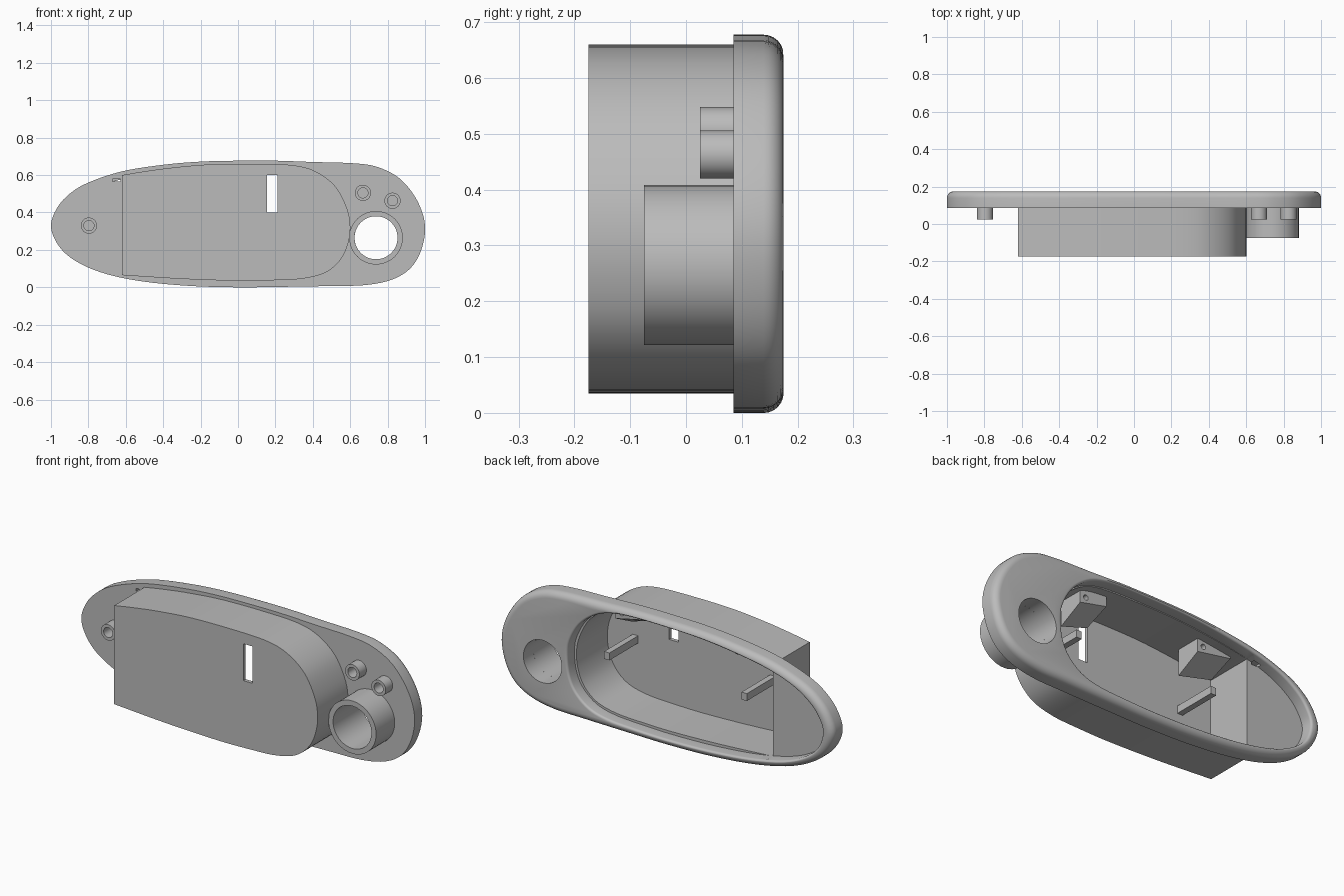
import bpy, bmesh, math
from mathutils import Vector

cube = bpy.data.objects.get("Cube")
if cube:
    bpy.data.objects.remove(cube, do_unlink=True)

grey = bpy.data.materials.new("plain grey")
grey.use_nodes = True
COLOUR = (0.5, 0.5, 0.5, 1)
grey.diffuse_color = COLOUR
grey.node_tree.nodes["Principled BSDF"].inputs["Base Color"].default_value = COLOUR


def spline(points, closed=True, steps=5):
    """Smooth clockwise outline through (x, z) points."""
    pts = [Vector(p) for p in points]
    n = len(pts)
    get = (lambda i: pts[i % n]) if closed else (lambda i: pts[max(0, min(n - 1, i))])
    out = []
    for i in range(n if closed else n - 1):
        a, b, c, d = (get(i + k) for k in (-1, 0, 1, 2))
        for s in range(steps):
            t = s / steps
            out.append(0.5 * (2 * b + (c - a) * t + (2 * a - 5 * b + 4 * c - d) * t ** 2
                              + (3 * b - a - 3 * c + d) * t ** 3))
    if not closed:
        out.append(pts[-1])
    return out


def circle(x, z, r, sides=48):
    return [Vector((x - r * math.cos(k * math.tau / sides), z + r * math.sin(k * math.tau / sides)))
            for k in range(sides)]


def rect(x0, x1, z0, z1):
    return [Vector(p) for p in ((x0, z0), (x0, z1), (x1, z1), (x1, z0))]


def inset(outline, d):
    """Move a clockwise outline inwards by d with mitred corners."""
    out, n = [], len(outline)
    for i, p in enumerate(outline):
        a = (p - outline[i - 1]).normalized()
        b = (outline[(i + 1) % n] - p).normalized()
        na, nb = Vector((a.y, -a.x)), Vector((b.y, -b.x))
        out.append(p + (na + nb) * d / (1 + na.dot(nb)))
    return out


def loft(name, sections, ring=False):
    """Skin equal-length sections (y, outline); ring joins last to first."""
    bm = bmesh.new()
    rows = [[bm.verts.new((p.x, y, p.y)) for p in o] for y, o in sections]
    pairs = list(zip(rows, rows[1:]))
    if ring:
        pairs.append((rows[-1], rows[0]))
    else:
        bm.faces.new(rows[0])
        bm.faces.new(rows[-1])
    for r, q in pairs:
        for i in range(len(r)):
            j = (i + 1) % len(r)
            bm.faces.new((r[i], r[j], q[j], q[i]))
    bmesh.ops.recalc_face_normals(bm, faces=bm.faces)
    mesh = bpy.data.meshes.new(name)
    bm.to_mesh(mesh)
    bm.free()
    mesh.materials.append(grey)
    obj = bpy.data.objects.new(name, mesh)
    bpy.context.collection.objects.link(obj)
    return obj


def prism(name, outline, y0, y1):
    return loft(name, [(y0, outline), (y1, outline)])


def activate(obj):
    bpy.ops.object.select_all(action='DESELECT')
    obj.select_set(True)
    bpy.context.view_layer.objects.active = obj


def combine(obj, tool, operation='DIFFERENCE'):
    activate(obj)
    mod = obj.modifiers.new("combine", 'BOOLEAN')
    mod.operation, mod.object, mod.solver = operation, tool, 'EXACT'
    bpy.ops.object.modifier_apply(modifier=mod.name)
    bpy.data.objects.remove(tool, do_unlink=True)


def tube(name, x, z, r_out, r_in, y0, y1):
    o, i = circle(x, z, r_out), circle(x, z, r_in)
    return loft(name, [(y0, o), (y1, o), (y1, i), (y0, i)], ring=True)


# Outlines of the bezel, the opening in its back and the housing
bezel_line = spline([
    (-1, .32), (-.97, .42), (-.9, .5), (-.8, .56), (-.62, .62), (-.4, .655), (-.2, .672),
    (0, .677), (.2, .677), (.4, .67), (.62, .663), (.75, .642), (.87, .577), (.96, .46),
    (1, .33), (.98, .2), (.92, .1), (.82, .04), (.68, .012), (.5, .007), (.2, .002),
    (0, 0), (-.25, .007), (-.5, .03), (-.7, .07), (-.85, .13), (-.95, .21)])
opening_line = spline([
    (-.94, .33), (-.91, .41), (-.85, .475), (-.75, .535), (-.6, .583), (-.4, .617),
    (-.2, .638), (0, .645), (.2, .645), (.33, .632), (.43, .595), (.52, .52), (.577, .42),
    (.592, .335), (.58, .23), (.54, .15), (.46, .085), (.35, .055), (.2, .045), (0, .04),
    (-.25, .047), (-.5, .07), (-.7, .11), (-.83, .165), (-.91, .235)])
housing_line = spline([
    (-.62, .6), (-.5, .62), (-.35, .64), (-.15, .657), (.1, .66), (.3, .652), (.42, .617),
    (.52, .54), (.58, .43), (.6, .335), (.59, .24), (.55, .15), (.47, .08), (.35, .047),
    (.2, .038), (0, .035), (-.3, .045), (-.62, .065)], closed=False)

FRONT, PLATE, BACK, FLOOR = -.175, .085, .175, -.155

# Bezel with a rounded outer back edge
R = .036
sections = [(PLATE, bezel_line)]
for k in range(7):
    a = k / 6 * math.pi / 2
    sections.append((BACK - R + R * math.sin(a), inset(bezel_line, R * (1 - math.cos(a)))))
body = loft("bezel_and_housing", sections)

# Housing joined to the front, then hollowed from the back
combine(body, prism("housing", housing_line, FRONT, .1), 'UNION')
r = .012
sections = [(.11, opening_line)]
for k in range(5):
    a = k / 4 * math.pi / 2
    sections.append((BACK - r + r * math.sin(a), inset(opening_line, -r * (1 - math.cos(a)))))
sections.append((.2, sections[-1][1]))
combine(body, loft("opening", sections))
combine(body, prism("cavity", inset(housing_line, .02), FLOOR, .16))

# Through holes: round port, front slot and small cable notch
combine(body, prism("port_hole", circle(.738, .265, .115, 64), 0, .3))
combine(body, prism("slot", rect(.155, .21, .4, .6), -.3, -.1))
combine(body, prism("notch", rect(-.67, -.627, .565, .58), 0, .13))

# Port tube and hollow screw posts on the front of the bezel
parts = [body, tube("port_tube", .738, .265, .143, .115, -.075, PLATE + .005)]
for name, x, z in (("upper_post", .668, .505), ("side_post", .826, .463), ("end_post", -.797, .33)):
    parts.append(tube(name, x, z, .043, .027, .025, PLATE + .003))

# Support bars standing on the housing floor
for side, x in (("left", .412), ("right", -.412)):
    parts.append(prism(side + "_support_bar", rect(x - .016, x + .016, .33, .37), FLOOR - .005, .09))

# Tapered screw lugs hanging from the upper wall
for side, x0, x1, top0, top1 in (("left", .38, .22, .622, .648), ("right", -.34, -.54, .63, .605)):
    front = [(x1, .53), (x1, top1), (x0, top0), (x0, .48)]
    back = [(x1, .585), (x1, top1), (x0, top0), (x0, .55)]
    lug = loft(side + "_screw_lug", [(-.08, [Vector(p) for p in front]),
                                     (.06, [Vector(p) for p in back])])
    combine(lug, prism("lug_hole", circle(x0 - .035, .588, .014, 24), -.03, .1))
    parts.append(lug)

for obj in parts:
    activate(obj)
    bpy.ops.object.shade_smooth_by_angle(angle=math.radians(30))
